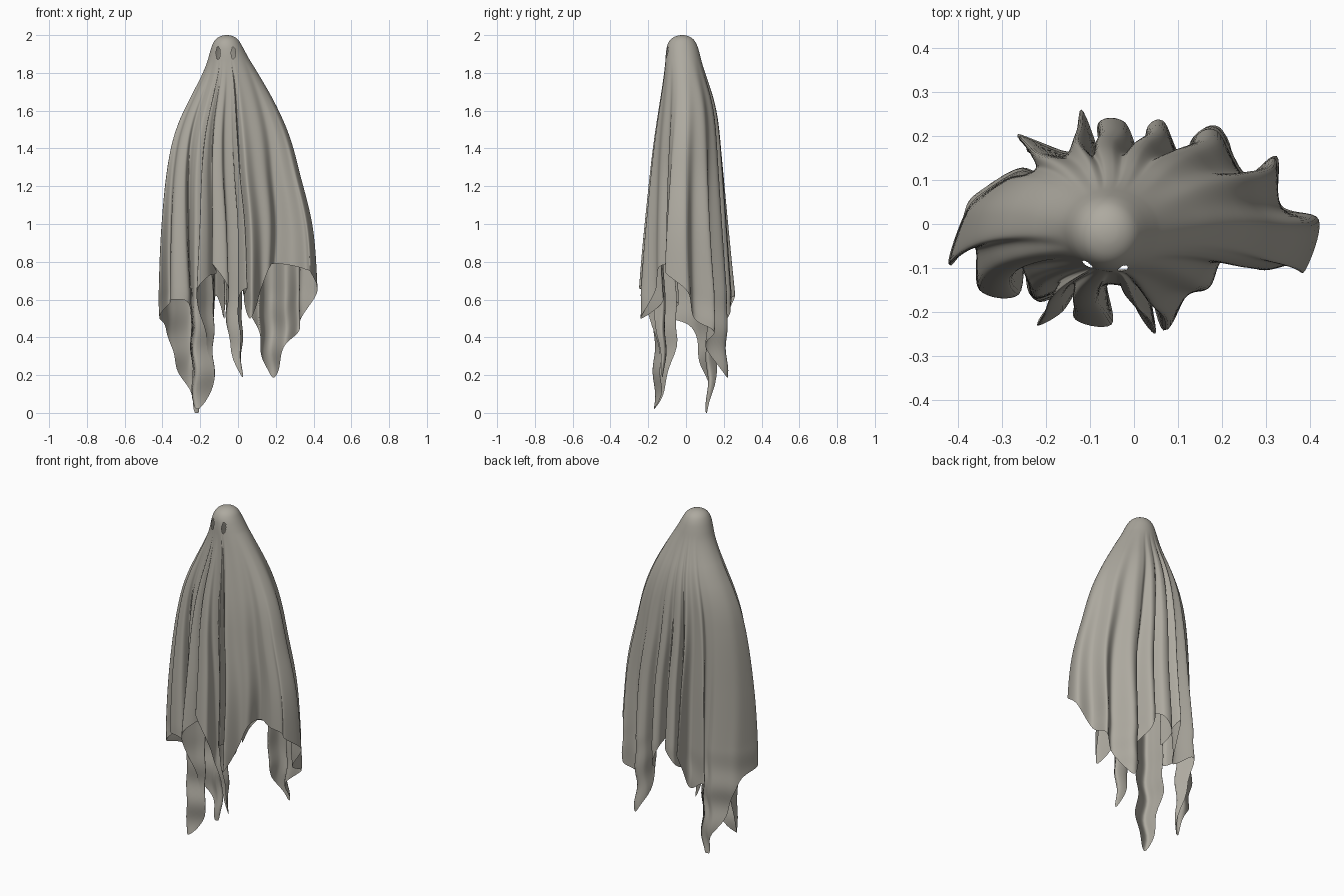
import bpy, bmesh, math
from mathutils import Vector

if "Cube" in bpy.data.objects:
    bpy.data.objects.remove(bpy.data.objects["Cube"])

# Hem of the draped sheet, counter-clockwise from the right: x, y, z
HEM = [Vector(p) for p in (
    (.42, .01, .64), (.33, .04, .5), (.32, .15, .43), (.25, .11, .35), (.19, .21, .19),
    (.14, .2, .26), (.11, .13, .42), (.07, .23, .52), (.03, .22, .62), (.02, .14, .66),
    (-.02, .23, .63), (-.08, .23, .55), (-.07, .14, .5), (-.12, .26, .62), (-.14, .16, .4),
    (-.26, .2, .45), (-.2, .13, .06), (-.22, .11, .0), (-.26, .12, .12), (-.33, .08, .26),
    (-.38, .03, .45), (-.42, -.09, .51), (-.36, -.04, .58), (-.35, -.15, .6), (-.26, -.16, .58),
    (-.25, -.05, .42), (-.24, -.12, .12), (-.22, -.17, .02), (-.13, -.13, .14), (-.17, -.16, .4),
    (-.22, -.23, .63), (-.16, -.2, .72), (-.11, -.12, .74), (-.14, -.22, .79), (-.05, -.23, .66),
    (-.06, -.12, .45), (.02, -.12, .19), (.0, -.18, .58), (.05, -.25, .66), (.03, -.12, .6),
    (.07, -.24, .5), (.12, -.16, .65), (.16, -.14, .77), (.18, -.05, .79), (.28, -.1, .78),
    (.36, -.09, .76), (.39, -.11, .74))]

# Body extents: z, left, right, front, back
BODY = [(2.0, -.06, -.06, -.02, -.02), (1.99, -.105, -.015, -.065, .025),
        (1.965, -.13, .01, -.095, .052), (1.92, -.145, .03, -.106, .067),
        (1.8, -.175, .095, -.112, .095), (1.7, -.222, .142, -.121, .128),
        (1.6, -.265, .185, -.13, .152), (1.5, -.312, .22, -.14, .162),
        (1.4, -.335, .25, -.148, .165), (1.2, -.365, .275, -.158, .17),
        (1.0, -.38, .355, -.165, .172), (.8, -.4, .38, -.18, .175), (0, -.41, .4, -.19, .18)]
SUB, ROWS = 8, 120


def catmull(pts, i, t):
    n = len(pts)
    a, b, c, d = (pts[(i + k) % n] for k in (-1, 0, 1, 2))
    return .5 * (2*b + (c - a)*t + (2*a - 5*b + 4*c - d)*t*t + (3*b - a - 3*c + d)*t**3)


def raw_extents(s):
    for lo, hi in zip(BODY, BODY[1:]):
        s0, s1 = math.sqrt(2 - lo[0]), math.sqrt(2 - hi[0])
        if s <= s1:
            f = (s - s0) / (s1 - s0)
            return [a + (b - a) * f for a, b in zip(lo[1:], hi[1:])]
    return BODY[-1][1:]


def body_extents(z):
    # averaged over a window so the profile has no kinks
    s = math.sqrt(max(0, 2 - z))
    w = min(s, .07)
    rows = [raw_extents(s + w * k / 3) for k in range(-3, 4)]
    return [sum(c) / 7 for c in zip(*rows)]


def column_angles(hem):
    # monotone, smoothed angle around the body for every hem point
    angs, prev = [], 0
    for p in hem:
        a = math.atan2(p.y / .2, p.x / .4)
        a += 2 * math.pi * round((prev - a) / (2 * math.pi))
        angs.append(a)
        prev = a
    angs.sort()
    n, w = len(angs), 14
    wrap = lambda k: angs[k % n] + 2 * math.pi * (k // n)
    return [sum(wrap(i + k) for k in range(-w, w + 1)) / (2*w + 1) for i in range(n)]


def sheet_point(h, ang, t):
    zh = max(0, h.z)
    z = 2 - (2 - zh) * t * t
    l, r, f, b = body_extents(z)
    w = min(1, max(0, (1.88 - z) / 1.25)) ** 1.35
    c, s = math.cos(ang), math.sin(ang)
    x = (l + r) / 2 + (r - l) / 2 * c
    y = (f + b) / 2 + (b - f) / 2 * s - .04 * c * c * w
    # slight ripples in the hanging tips
    q = .007 * min(1, max(0, (.65 - z) / .3))
    return Vector((x + (h.x - x) * w + q * math.sin(27 * z + 2 * ang),
                   y + (h.y - y) * w + q * math.cos(24 * z + ang), z))


# Draped sheet: columns fall from the crown to the hem
hem = [catmull(HEM, i, k / SUB) for i in range(len(HEM)) for k in range(SUB)]
angles = column_angles(hem)
bm = bmesh.new()
crown = bm.verts.new((-.06, -.02, 2))
cols = [[bm.verts.new(sheet_point(h, a, j / ROWS)) for j in range(1, ROWS + 1)]
        for h, a in zip(hem, angles)]
for i, a in enumerate(cols):
    b = cols[(i + 1) % len(cols)]
    bm.faces.new((crown, a[0], b[0]))
    for j in range(ROWS - 1):
        bm.faces.new((a[j], a[j + 1], b[j + 1], b[j]))

# Eye holes
holes = []
for f in bm.faces:
    c = f.calc_center_median()
    if c.y < -.04 and any(((c.x - ex) / .011) ** 2 + ((c.z - 1.905) / .032) ** 2 < 1
                          for ex in (-.105, -.025)):
        holes.append(f)
bmesh.ops.delete(bm, geom=holes, context='FACES')

# Warm grey cloth
mesh = bpy.data.meshes.new("draped_sheet")
bm.to_mesh(mesh)
bm.free()
cloth = bpy.data.materials.new("cloth")
cloth.diffuse_color = (.42, .4, .35, 1)
cloth.use_nodes = True
cloth.node_tree.nodes["Principled BSDF"].inputs["Base Color"].default_value = cloth.diffuse_color
mesh.materials.append(cloth)
sheet = bpy.data.objects.new("draped_sheet", mesh)
bpy.context.collection.objects.link(sheet)
for p in mesh.polygons:
    p.use_smooth = True
